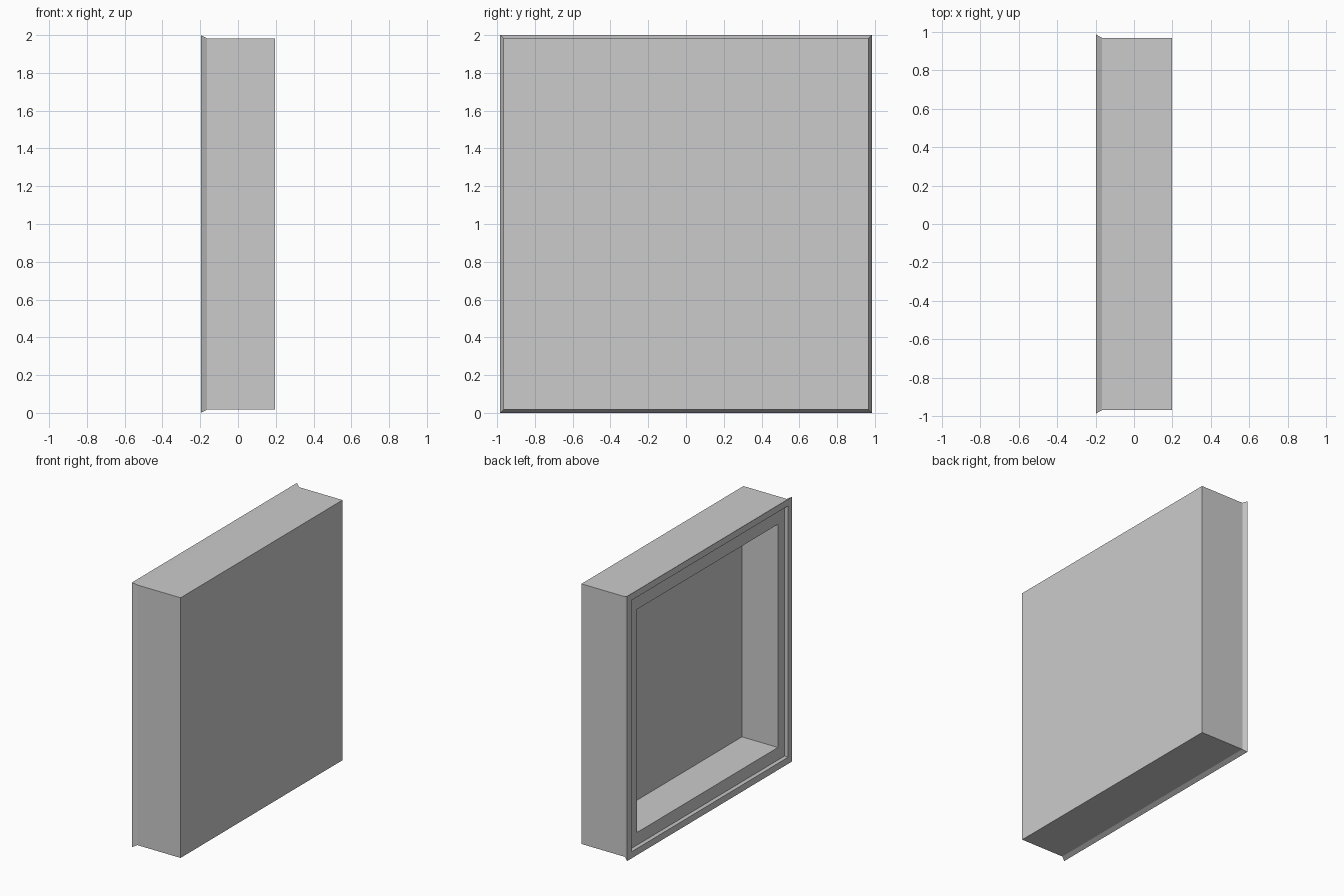
import bpy, bmesh

if "Cube" in bpy.data.objects:
    bpy.data.objects.remove(bpy.data.objects["Cube"])

# Cross-section of the tray wall as nested rectangles: (x, half width y, half height z)
RINGS = [
    (0.197, 0.967, 0.983),    # closed outer face
    (-0.165, 0.967, 0.983),   # start of flared lip
    (-0.197, 0.984, 1.0),     # lip tip
    (-0.197, 0.934, 0.950),   # inner edge of lip
    (-0.180, 0.922, 0.938),   # recessed inner frame
    (-0.180, 0.840, 0.843),   # opening
    (0.120, 0.840, 0.843),    # tray floor
]


def ring(bm, x, hy, hz):
    return [bm.verts.new((x, sy * hy, 1.0 + sz * hz))
            for sy, sz in ((-1, -1), (1, -1), (1, 1), (-1, 1))]


# Hollow panel, open toward -x
bm = bmesh.new()
loops = [ring(bm, *r) for r in RINGS]
for a, b in zip(loops, loops[1:]):
    for i in range(4):
        j = (i + 1) % 4
        bm.faces.new((a[i], a[j], b[j], b[i]))
bm.faces.new(loops[0])
bm.faces.new(loops[-1])
bmesh.ops.recalc_face_normals(bm, faces=bm.faces[:])

mesh = bpy.data.meshes.new("hollow_panel")
bm.to_mesh(mesh)
bm.free()
bpy.context.collection.objects.link(bpy.data.objects.new("hollow_panel", mesh))
